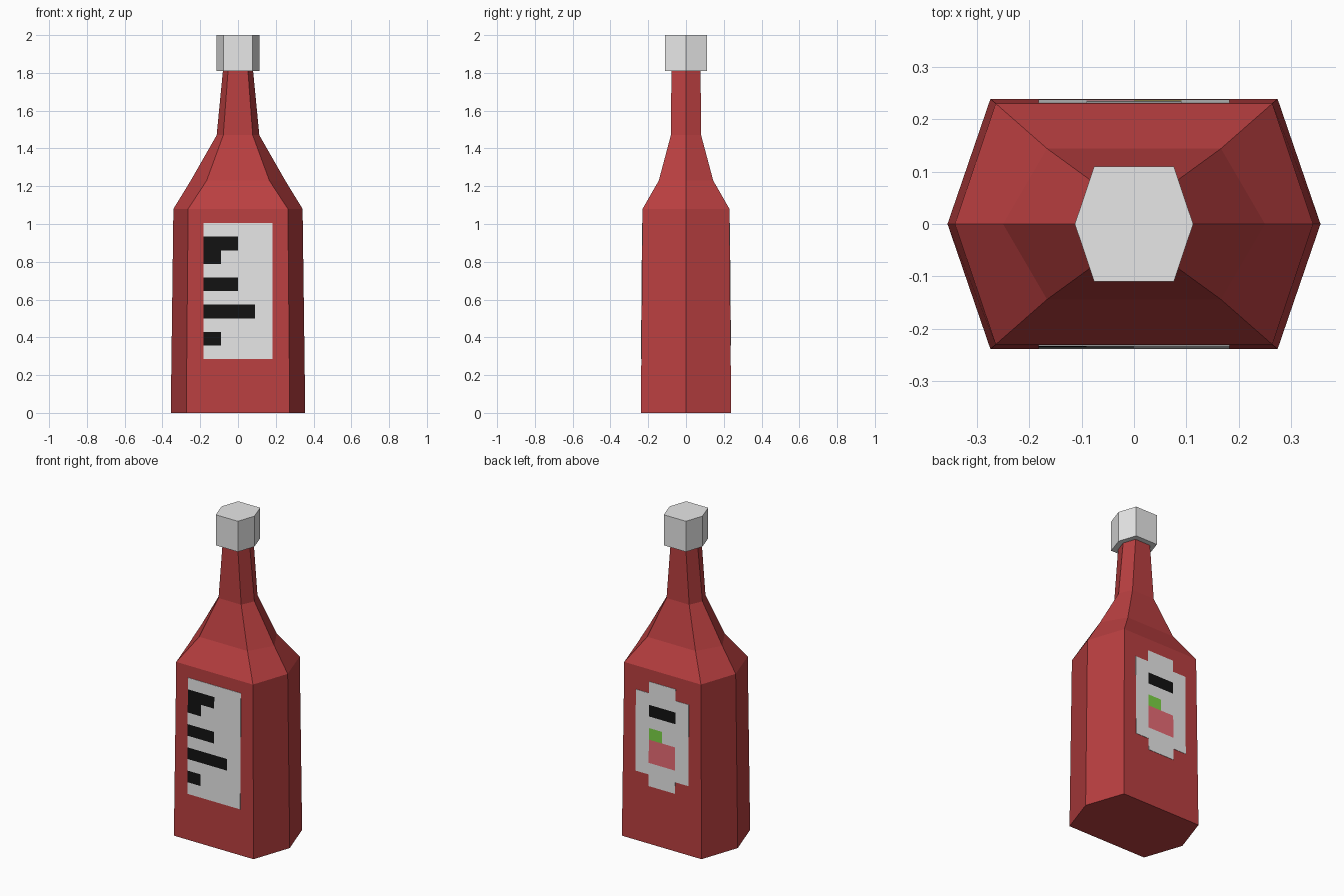
import bpy, bmesh

if "Cube" in bpy.data.objects:
    bpy.data.objects.remove(bpy.data.objects["Cube"])


def material(name, rgb):
    m = bpy.data.materials.new(name)
    m.diffuse_color = (*rgb, 1.0)
    m.use_nodes = True
    m.node_tree.nodes["Principled BSDF"].inputs["Base Color"].default_value = m.diffuse_color
    return m


RED = material("sauce red", (0.49, 0.05, 0.052))
WHITE = material("off white", (0.83, 0.83, 0.83))
BLACK = material("black", (0.006, 0.006, 0.006))
GREEN = material("leaf green", (0.2, 0.65, 0.06))
PINK = material("tomato pink", (0.8, 0.15, 0.18))


def finish(name, bm, mats):
    mesh = bpy.data.meshes.new(name)
    bm.to_mesh(mesh)
    bm.free()
    for m in mats:
        mesh.materials.append(m)
    ob = bpy.data.objects.new(name, mesh)
    bpy.context.collection.objects.link(ob)
    return ob


def hex_loft(name, sections, mat):
    """Stack of hexagons: (z, side tip x, front corner x, front y)."""
    bm = bmesh.new()
    rings = []
    for z, tip, cx, cy in sections:
        pts = [(tip, 0), (cx, cy), (-cx, cy), (-tip, 0), (-cx, -cy), (cx, -cy)]
        rings.append([bm.verts.new((x, y, z)) for x, y in pts])
    for a, b in zip(rings, rings[1:]):
        for i in range(6):
            j = (i + 1) % 6
            bm.faces.new((a[i], a[j], b[j], b[i]))
    bm.faces.new(rings[0][::-1])
    bm.faces.new(rings[-1])
    return finish(name, bm, [mat])


# Glass body with shoulder and neck, then the cap
hex_loft("bottle_body", [
    (0.0, 0.356, 0.274, 0.239),
    (1.08, 0.342, 0.264, 0.23),
    (1.23, 0.25, 0.166, 0.144),
    (1.47, 0.113, 0.078, 0.08),
    (1.82, 0.079, 0.052, 0.077),
], RED)
hex_loft("bottle_cap", [(1.81, 0.113, 0.076, 0.11), (2.0, 0.113, 0.076, 0.11)], WHITE)

# Labels: blocky patterns laid on the slightly sloping front and back walls
MATS = [WHITE, BLACK, GREEN, PINK]
CELL_W, CELL_H, TOP = 0.091, 0.072, 1.005


def label(name, rows, side):
    bm = bmesh.new()

    def point(col, row):
        u, z = (col - 2) * CELL_W, TOP - row * CELL_H
        wall = 0.239 - 0.009 * z / 1.08 + 0.002
        return bm.verts.new((-side * u, side * wall, z))

    for r, line in enumerate(rows):
        for c, ch in enumerate(line):
            if ch != ".":
                f = bm.faces.new([point(c, r + 1), point(c + 1, r + 1),
                                  point(c + 1, r), point(c, r)])
                f.material_index = "WKGP".index(ch)
    bmesh.ops.remove_doubles(bm, verts=bm.verts[:], dist=0.001)
    ob = finish(name, bm, MATS)
    mod = ob.modifiers.new("thickness", "SOLIDIFY")
    mod.thickness = 0.004
    mod.offset = -1


label("front_label", ["WWWW", "KKWW", "KWWW", "WWWW", "KKWW",
                      "WWWW", "KKKW", "WWWW", "KWWW", "WWWW"], -1)
label("back_label", [".WW.", "WWWW", "WKKW", "WWWW", "WGWW",
                     "WPPW", "WPPW", "WWWW", ".WW."], 1)
